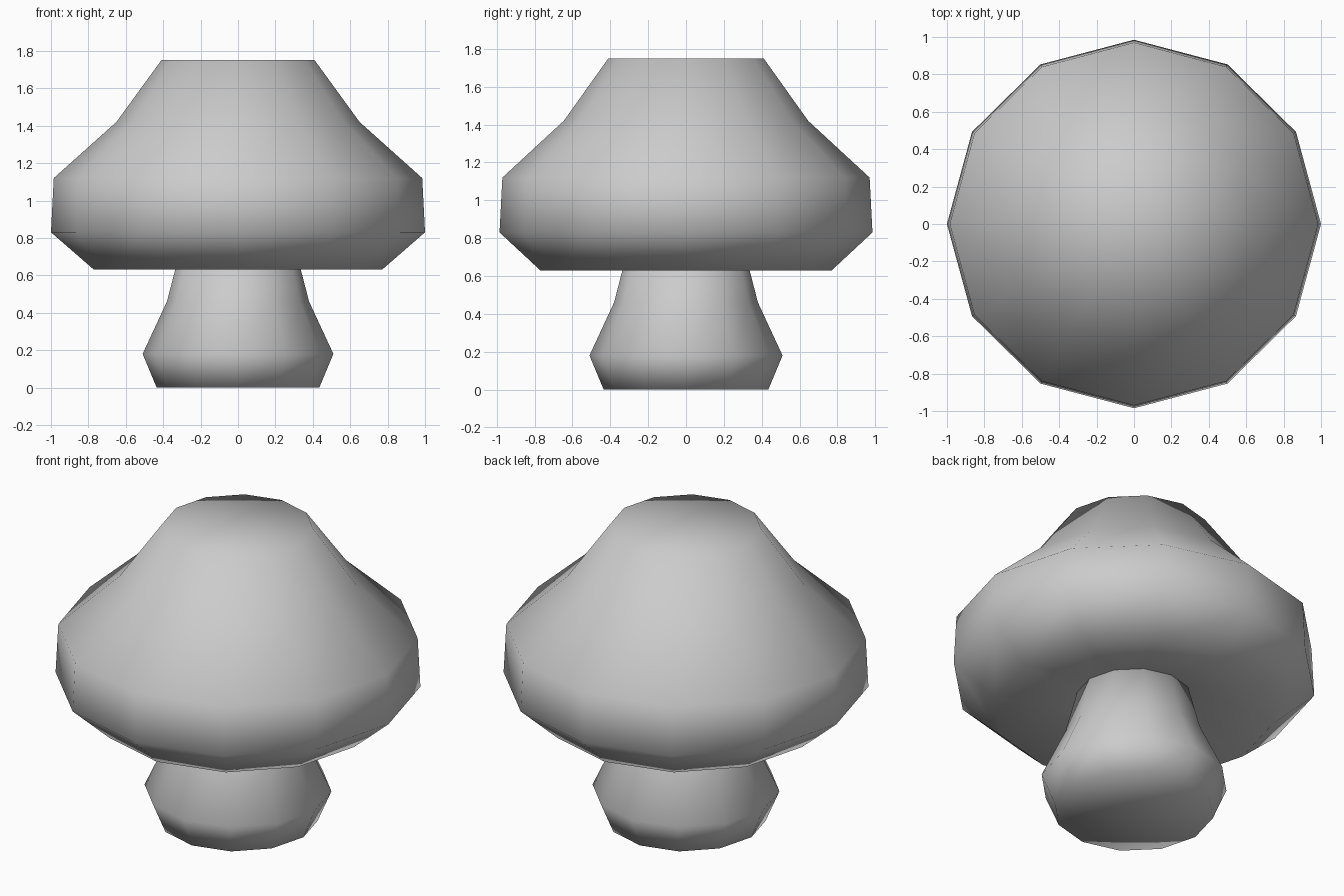
import bpy
import bmesh
from math import cos, sin, pi

SIDES = 12

default = bpy.data.objects.get("Cube")
if default:
    bpy.data.objects.remove(default, do_unlink=True)

# One plain grey for the whole model
grey = bpy.data.materials.new("light_grey")
grey.use_nodes = True
colour = (0.6, 0.6, 0.6, 1.0)
grey.diffuse_color = colour
grey.node_tree.nodes["Principled BSDF"].inputs["Base Color"].default_value = colour


def lathe(name, profile):
    """Turn (x radius, y radius, height) rings, bottom to top; radius 0 is a pole."""
    bm = bmesh.new()
    rings = []
    for rx, ry, z in profile:
        if rx == 0:
            rings.append([bm.verts.new((0, 0, z))] * SIDES)
        else:
            angles = [2 * pi * i / SIDES for i in range(SIDES)]
            rings.append([bm.verts.new((rx * cos(a), ry * sin(a), z)) for a in angles])
    for low, high in zip(rings, rings[1:]):
        for i in range(SIDES):
            j = (i + 1) % SIDES
            corners = dict.fromkeys((low[i], low[j], high[j], high[i]))
            bm.faces.new(list(corners)).smooth = True
    bmesh.ops.recalc_face_normals(bm, faces=bm.faces)
    mesh = bpy.data.meshes.new(name)
    bm.to_mesh(mesh)
    bm.free()
    mesh.materials.append(grey)
    obj = bpy.data.objects.new(name, mesh)
    bpy.context.collection.objects.link(obj)
    return obj


# Stem: flat foot, bulging base, tapering into the cap
lathe("stem", [
    (0, 0, 0),
    (0.435, 0.435, 0),
    (0.51, 0.51, 0.18),
    (0.38, 0.38, 0.46),
    (0.31, 0.31, 0.73),
    (0, 0, 0.73),
])

# Cap: slightly hollow underside, wide brim, flat crown
lathe("cap", [
    (0, 0, 0.72),
    (0.30, 0.30, 0.72),
    (0.77, 0.77, 0.63),
    (1.0, 0.985, 0.83),
    (0.985, 0.97, 1.12),
    (0.65, 0.645, 1.42),
    (0.41, 0.41, 1.75),
    (0, 0, 1.75),
])
